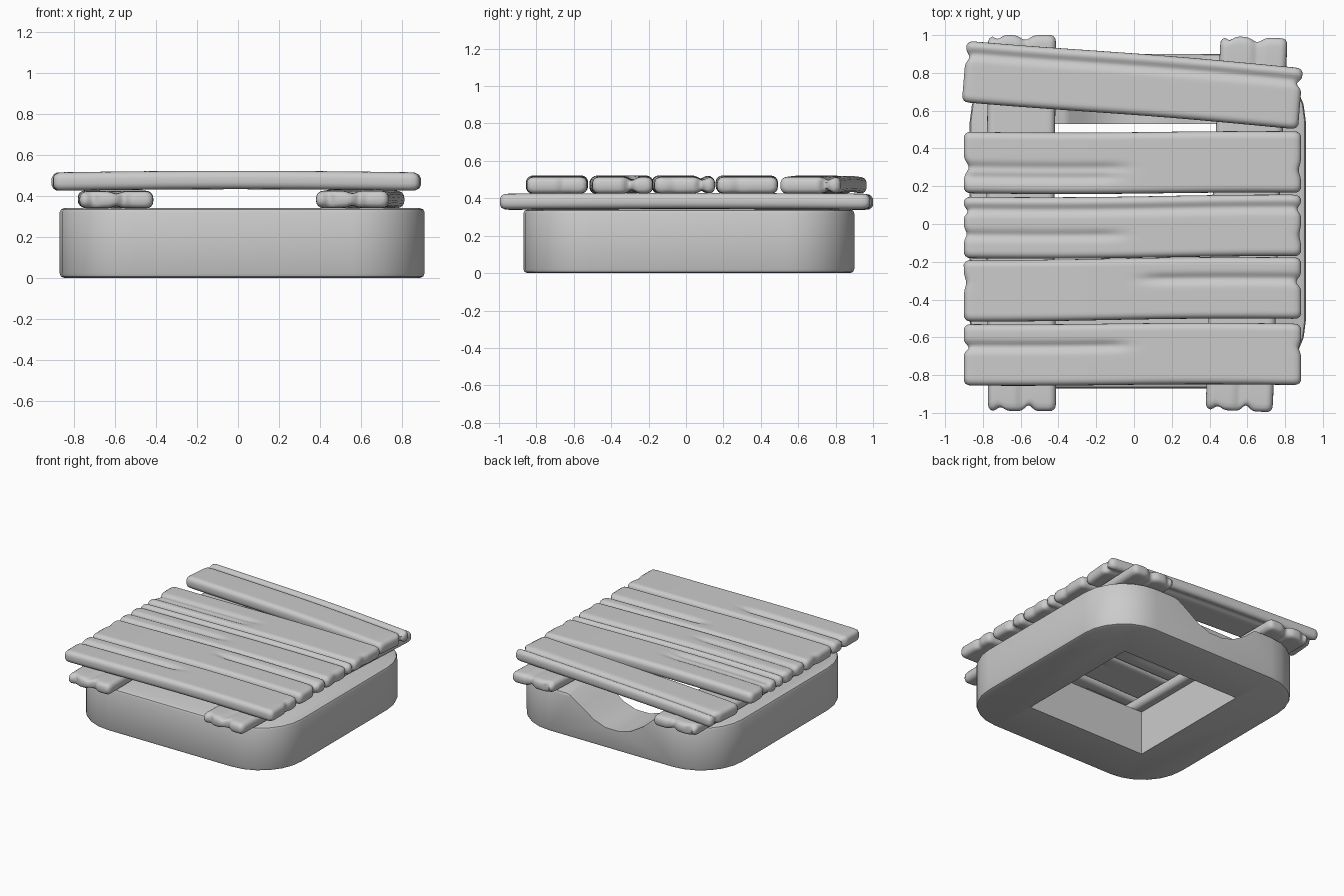
import bpy, bmesh, math
from mathutils import Matrix, Vector

if "Cube" in bpy.data.objects:
    bpy.data.objects.remove(bpy.data.objects["Cube"])

grey = bpy.data.materials.new("plain grey")
grey.diffuse_color = (0.6, 0.6, 0.6, 1)
grey.use_nodes = True
grey.node_tree.nodes["Principled BSDF"].inputs["Base Color"].default_value = grey.diffuse_color


def add_object(name, bm, angle=35):
    bmesh.ops.recalc_face_normals(bm, faces=bm.faces)
    mesh = bpy.data.meshes.new(name)
    bm.to_mesh(mesh)
    bm.free()
    mesh.materials.append(grey)
    ob = bpy.data.objects.new(name, mesh)
    bpy.context.collection.objects.link(ob)
    if angle:
        bpy.ops.object.select_all(action='DESELECT')
        bpy.context.view_layer.objects.active = ob
        ob.select_set(True)
        bpy.ops.object.shade_smooth_by_angle(angle=math.radians(angle))
    return ob


def extrude_outline(points, direction):
    bm = bmesh.new()
    face = bm.faces.new([bm.verts.new(p) for p in points])
    ext = bmesh.ops.extrude_face_region(bm, geom=[face])
    verts = [v for v in ext['geom'] if isinstance(v, bmesh.types.BMVert)]
    bmesh.ops.translate(bm, verts=verts, vec=direction)
    bmesh.ops.recalc_face_normals(bm, faces=bm.faces)
    return bm


def smooth(t):
    t = max(0.0, min(1.0, t))
    return t * t * (3 - 2 * t)


def board(name, centre, length, width, height, angle, grooves, nicks, bow=0.004):
    """Worn board. grooves: (offset, start, end, depth) in board space;
    nicks: (end sign, offset, depth, spread)."""
    hw, hh, r, n = width / 2, height / 2, 0.034, 22
    # rounded cross-section, dense across the top and bottom
    ring = []
    for sx, sz, a0 in ((1, 1, 0), (-1, 1, 90), (-1, -1, 180), (1, -1, 270)):
        for k in range(5):
            a = math.radians(a0 + k * 22.5)
            ring.append((sx * (hw - r) + r * math.cos(a), sz * (hh - r) + r * math.sin(a)))
        if a0 in (0, 180):
            ring += [(sx * (hw - r) * (1 - 2 * k / n), sz * hh) for k in range(1, n)]
    # stations along the length: (position, inset at the rounded ends)
    ends = [(0, 0.024), (0.008, 0.010), (0.022, 0.002)]
    half = length / 2
    stations = [(-half + d, i) for d, i in ends]
    stations += [(-half + 0.045 + (length - 0.09) * k / 32, 0) for k in range(33)]
    stations += [(half - d, i) for d, i in reversed(ends)]
    bm = bmesh.new()
    rows = []
    for u, inset in stations:
        row = []
        edge = smooth((abs(u) - half + 0.16) / 0.16)
        for v, z in ring:
            dip = 0.0
            for off, s, e, depth in grooves:
                run = smooth((u - s) / 0.14) * smooth((e - u) / 0.14)
                dip += depth * run * math.exp(-((v - off) / 0.024) ** 2)
            cut = 0.0
            for sign, off, depth, spread in nicks:
                if sign * u > 0:
                    cut += depth * math.exp(-((v - off) / spread) ** 2)
            z2 = z * (1 - dip / hh) * (1 - inset / hh)
            z2 += bow * math.cos(math.pi * u / length) - bow / 2
            v2 = v * (1 - inset / hw) + 0.004 * math.sin(3.2 * u + 9 * off)
            u2 = u - math.copysign(cut * edge, u)
            row.append(bm.verts.new((u2, v2, z2)))
        rows.append(row)
    m = len(ring)
    for a, b in zip(rows, rows[1:]):
        for k in range(m):
            bm.faces.new((a[k], a[(k + 1) % m], b[(k + 1) % m], b[k]))
    # end caps as strips between the top and bottom of the section
    for row in (rows[0], rows[-1]):
        right = row[-3:] + row[:2]
        half_ring = m // 2
        for k in range(half_ring - 1):
            a, b = row[k + 2 - 2], row[k + 1]
            c, d = row[m - 2 - k], row[m - 1 - k]
            if k + 1 < m - 2 - k:
                bm.faces.new((a, b, c, d))
    bm.transform(Matrix.Translation(centre) @ Matrix.Rotation(math.radians(angle), 4, 'Z'))
    return add_object(name, bm, 50)


# base block: rounded square with softened rims
cx, cy, hx, hy, rad = 0.02, 0.015, 0.89, 0.885, 0.36
outline = []
for sx, sy, a0 in ((1, 1, 0), (-1, 1, 90), (-1, -1, 180), (1, -1, 270)):
    for k in range(7):
        a = math.radians(a0 + 15 * k)
        outline.append((cx + sx * (hx - rad) + rad * math.cos(a),
                        cy + sy * (hy - rad) + rad * math.sin(a), 0))
bm = extrude_outline(outline, (0, 0, 0.34))
rims = [e for e in bm.edges if abs(e.verts[0].co.z - e.verts[1].co.z) < 1e-5]
bmesh.ops.bevel(bm, geom=rims, offset=0.022, segments=2, profile=0.5, affect='EDGES')
base = add_object("base_block", bm, 0)

# square well through the base, and a worn dip in the back wall
well = [(-0.49, -0.50, -0.1), (0.53, -0.50, -0.1), (0.53, 0.53, -0.1), (-0.49, 0.53, -0.1)]
dip = [(0.43, 0.345), (0.36, 0.325), (0.27, 0.27), (0.16, 0.195), (0.06, 0.16), (-0.06, 0.16),
       (-0.16, 0.19), (-0.26, 0.25), (-0.34, 0.32), (-0.38, 0.345), (-0.38, 0.5), (0.43, 0.5)]
cutters = [add_object("well_cutter", extrude_outline(well, (0, 0, 0.6)), 0),
           add_object("dip_cutter", extrude_outline([(x, 0.4, z) for x, z in dip], (0, 0.7, 0)), 0)]
bpy.ops.object.select_all(action='DESELECT')
bpy.context.view_layer.objects.active = base
base.select_set(True)
for c in cutters:
    c.hide_render = True
    mod = base.modifiers.new("cut", 'BOOLEAN')
    mod.operation, mod.solver, mod.object = 'DIFFERENCE', 'EXACT', c
    bpy.ops.object.modifier_apply(modifier=mod.name)
for c in cutters:
    bpy.data.objects.remove(c)
bpy.ops.object.shade_smooth_by_angle(angle=math.radians(35))

# two bearers running front to back
bearer_nicks = [(-1, -0.04, 0.03, 0.03), (-1, 0.13, 0.02, 0.03), (1, -0.02, 0.025, 0.04), (1, 0.15, 0.02, 0.03)]
bearer_grooves = [(0.0, -1.2, -0.72, 0.012), (-0.02, 0.72, 1.2, 0.012)]
board("left_bearer", Vector((-0.597, 0.005, 0.382)), 1.99, 0.36, 0.084, 90, bearer_grooves, bearer_nicks)
board("right_bearer", Vector((0.592, 0.0, 0.384)), 1.98, 0.355, 0.084, 87.7, bearer_grooves, bearer_nicks)

# five top planks: centre y, turn, grooves, nicks
L, R = -1.2, 1.2
planks = [
    (-0.69, 0, [(0.045, L, 0.02, 0.018)], [(-1, 0.045, 0.025, 0.025), (1, 0.04, 0.012, 0.03)]),
    (-0.345, 0.4, [(0.05, 0.0, R, 0.018)], [(1, 0.04, 0.025, 0.03), (-1, 0.05, 0.012, 0.04)]),
    (-0.015, 0.3, [(-0.04, L, 0.0, 0.014), (0.095, L, R, 0.016)],
     [(-1, -0.04, 0.015, 0.03), (-1, 0.1, 0.02, 0.025), (1, 0.1, 0.02, 0.025), (1, -0.06, 0.01, 0.04)]),
    (0.325, 0, [(-0.025, L, 0.02, 0.014), (-0.075, L, -0.02, 0.014)],
     [(-1, -0.03, 0.025, 0.04), (1, -0.05, 0.012, 0.04)]),
    (0.738, -4.7, [(0.095, L, R, 0.016)], [(-1, 0.09, 0.02, 0.03), (1, 0.09, 0.025, 0.025)]),
]
for i, (y, turn, grooves, nicks) in enumerate(planks):
    board(f"top_plank_{i + 1}", Vector((-0.008, y, 0.473)), 1.785, 0.325, 0.09, turn, grooves, nicks, 0.008)
